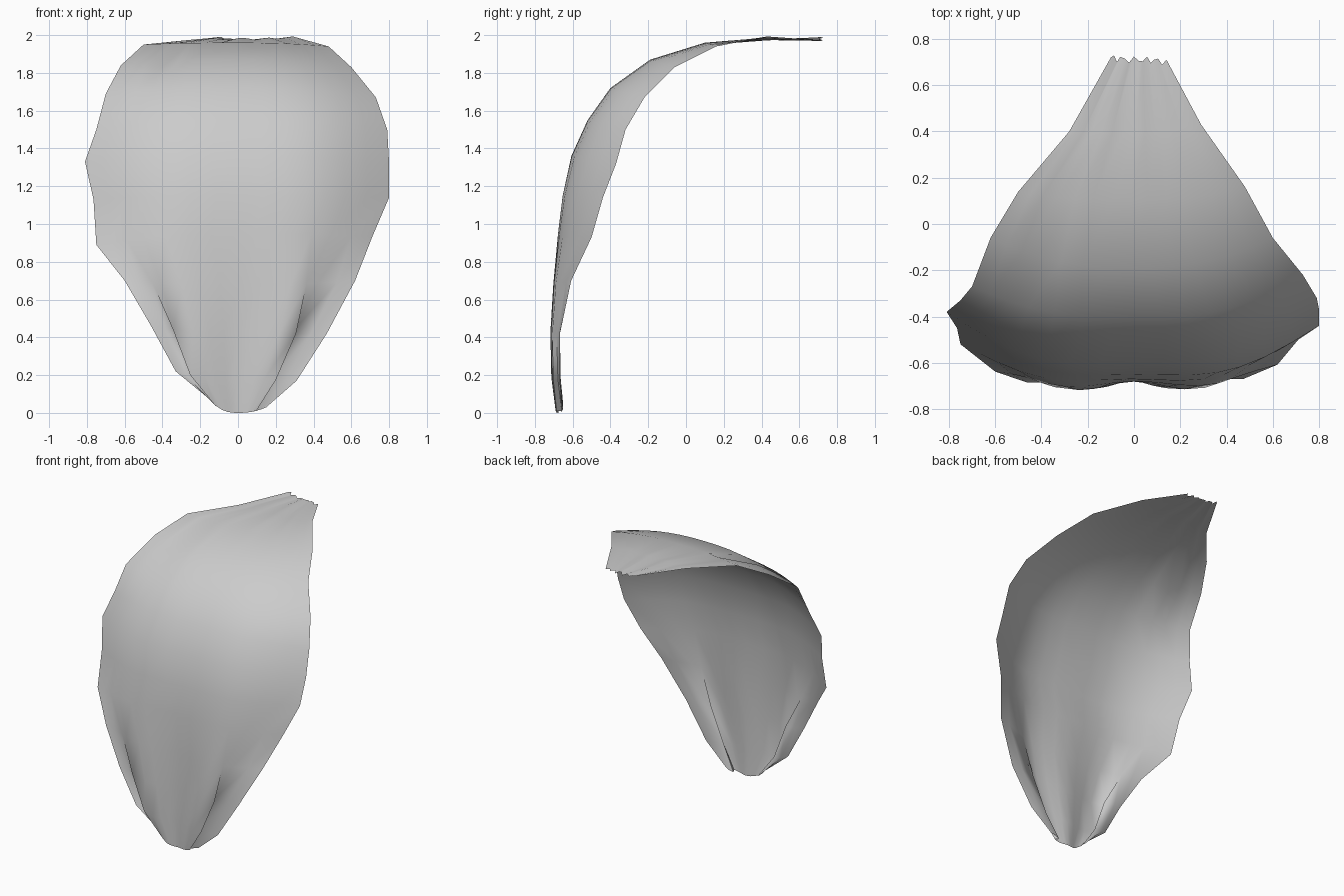
import bpy, math

if "Cube" in bpy.data.objects:
    bpy.data.objects.remove(bpy.data.objects["Cube"])

# Stations from the lower point to the rear tip:
# centre (y, z), left edge (x, y, z), right edge (x, y, z)
stations = [
    ((-.675, .00), (-.16, -.68, .08), (.15, -.67, .03)),
    ((-.68, .18), (-.33, -.695, .22), (.31, -.68, .17)),
    ((-.68, .42), (-.46, -.695, .46), (.47, -.68, .42)),
    ((-.68, .68), (-.60, -.64, .70), (.62, -.61, .70)),
    ((-.67, .95), (-.75, -.52, .89), (.71, -.50, .93)),
    ((-.65, 1.15), (-.765, -.45, 1.13), (.80, -.44, 1.14)),
    ((-.605, 1.36), (-.81, -.38, 1.33), (.80, -.37, 1.32)),
    ((-.52, 1.55), (-.75, -.33, 1.50), (.79, -.32, 1.50)),
    ((-.40, 1.72), (-.70, -.27, 1.69), (.73, -.22, 1.67)),
    ((-.19, 1.87), (-.62, -.06, 1.84), (.60, -.06, 1.83)),
    ((.10, 1.96), (-.50, .14, 1.95), (.48, .16, 1.94)),
    ((.40, 1.98), (-.28, .40, 1.97), (.29, .43, 1.99)),
    ((.71, 1.975), (-.10, .72, 1.99), (.14, .70, 1.97)),
]

# Half cross-section: spread position, pleated position, pleat depth
right_half = [(.15, .15, 0), (.3, .3, 0), (.44, .46, 0), (.56, .66, 0),
              (.7, .58, .03), (.85, .82, .025), (1, 1, .01)]
left_half = [(.17, .17, 0), (.34, .34, 0), (.5, .52, 0), (.66, .76, 0),
             (.78, .68, .035), (.89, .86, .03), (1, 1, .01)]
columns = ([(-a, -b, d) for a, b, d in reversed(left_half)] + [(0, 0, 0)]
           + right_half)
pleats = [1, 1, .9, .2]           # edge tucks fade out upwards
lobes = [.015, .03, .035, .03, .025, .022, .02, .015, .01]


def petal_point(i, column, k):
    (cy, cz), left, right = stations[i]
    flat, folded, depth = column
    pleat = pleats[i] if i < len(pleats) else 0
    u = flat + (folded - flat) * pleat
    a = abs(u)
    edge = right if u > 0 else left
    x = (left[0] + right[0]) / 2 * (1 - a) + edge[0] * a
    bend = a ** 2.4
    y = cy + (edge[1] - cy) * bend + depth * pleat
    z = cz + (edge[2] - cz) * bend
    # Two shallow lobes either side of the middle
    if i < len(lobes):
        y -= lobes[i] * math.sin(math.pi * min(1, a)) ** 2
    # Fine gathers at the rear tip
    if i > 10:
        z += .007 * math.sin(k * 1.9) * (1 - a * .6)
    if i == len(stations) - 1:
        y += .015 * math.sin(k * 2.3)
    # Small dimple on the upper left
    if i == 9 and abs(flat + .66) < .01:
        z -= .04
    return x, y, min(2, max(0, z))


# Curved petal sheet
n = len(columns)
verts = [petal_point(i, c, k) for i in range(len(stations))
         for k, c in enumerate(columns)]
faces = [(i * n + k, i * n + k + 1, (i + 1) * n + k + 1, (i + 1) * n + k)
         for i in range(len(stations) - 1) for k in range(n - 1)]
mesh = bpy.data.meshes.new("petal")
mesh.from_pydata(verts, [], faces)
mesh.update()
petal = bpy.data.objects.new("petal", mesh)
bpy.context.collection.objects.link(petal)
bpy.context.view_layer.objects.active = petal
petal.select_set(True)
bpy.ops.object.shade_smooth_by_angle(angle=math.radians(80))
